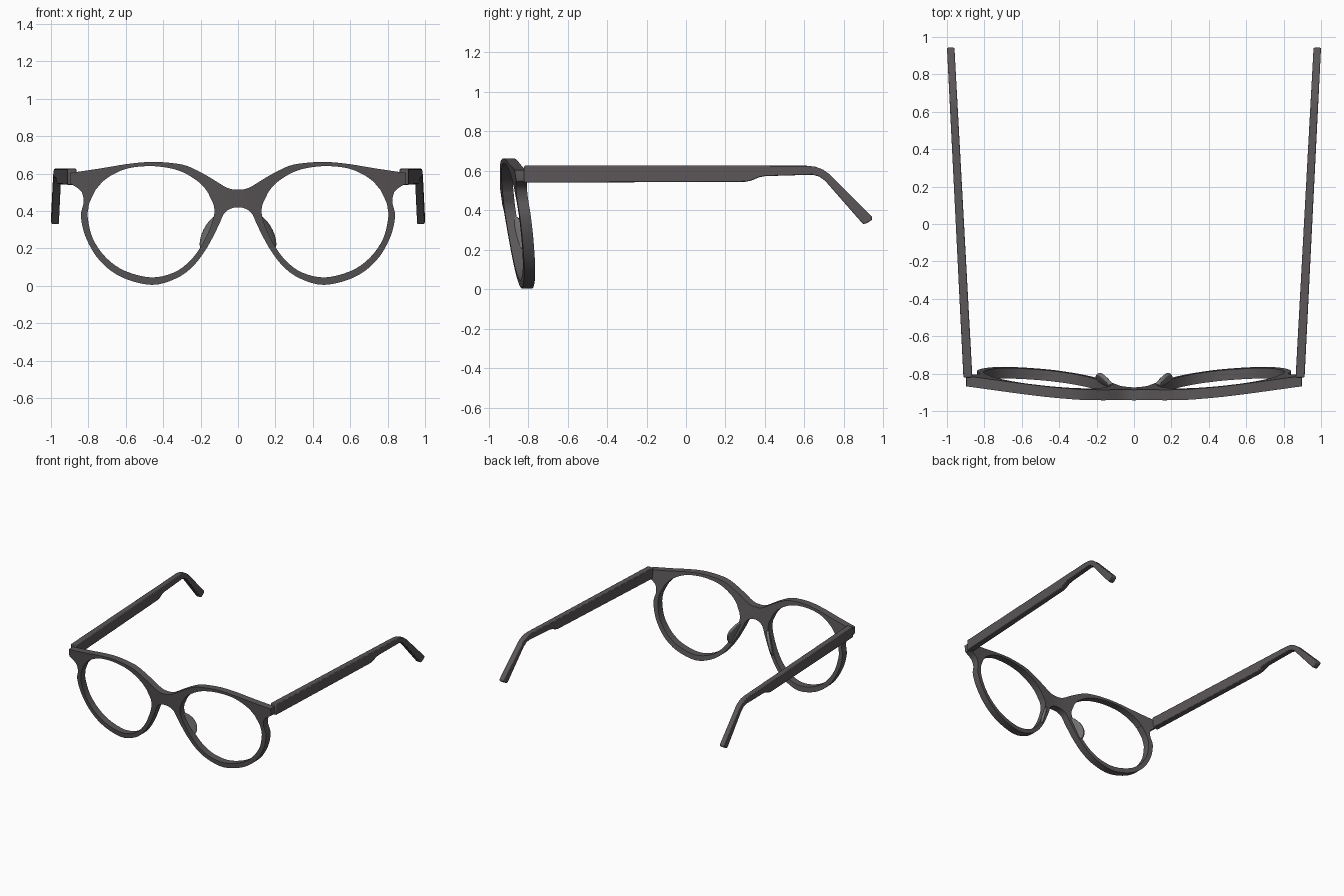
import bpy, bmesh, math

if "Cube" in bpy.data.objects:
    bpy.data.objects.remove(bpy.data.objects["Cube"])

def material(name, rgb):
    m = bpy.data.materials.new(name)
    m.diffuse_color = (*rgb, 1)
    m.use_nodes = True
    m.node_tree.nodes["Principled BSDF"].inputs["Base Color"].default_value = m.diffuse_color
    return m

CHARCOAL = material("charcoal acetate", (0.105, 0.095, 0.099))
GREY = material("pad grey", (0.17, 0.165, 0.167))

def finish(bm, name, mat, bevel=0.0, solid=0.0):
    """Turn a right-hand half into a mirrored, softened object."""
    bmesh.ops.recalc_face_normals(bm, faces=bm.faces)
    me = bpy.data.meshes.new(name)
    bm.to_mesh(me)
    bm.free()
    ob = bpy.data.objects.new(name, me)
    bpy.context.collection.objects.link(ob)
    me.materials.append(mat)
    bpy.context.view_layer.objects.active = ob
    ob.select_set(True)
    bpy.ops.object.shade_smooth_by_angle(angle=math.radians(35))
    ob.select_set(False)
    if solid:
        s = ob.modifiers.new("Thickness", 'SOLIDIFY')
        s.thickness, s.offset = solid, 0
    mi = ob.modifiers.new("Mirror", 'MIRROR')
    mi.use_clip = True
    mi.merge_threshold = 0.0005
    if bevel:
        b = ob.modifiers.new("Bevel", 'BEVEL')
        b.width, b.segments = bevel, 2
        b.limit_method, b.angle_limit = 'ANGLE', math.radians(40)
    return ob

def spline(pts, before, after, steps=4):
    """Catmull-Rom curve through pts."""
    p = [before] + pts + [after]
    out = []
    for i in range(1, len(p) - 2):
        a, b, c, d = p[i - 1:i + 3]
        for k in range(steps):
            t = k / steps
            out.append(tuple(0.5 * (2 * b[j] + (c[j] - a[j]) * t
                       + (2 * a[j] - 5 * b[j] + 4 * c[j] - d[j]) * t * t
                       + (3 * b[j] - a[j] - 3 * c[j] + d[j]) * t ** 3) for j in (0, 1)))
    return out + [pts[-1]]

def face_y(x, z):
    """Depth of the wrapped, tilted front at a point."""
    return -0.907 - 0.14 * (z - 0.46) + 0.1 * abs(x) ** 1.25

# Front frame: outer edge x, z and lens opening x, z, clockwise from the bridge
RIM = [(0, .515, .15, .475), (.06, .525, .165, .505), (.16, .585, .21, .555),
       (.27, .64, .29, .605), (.37, .658, .37, .63), (.48, .662, .47, .64),
       (.6, .65, .58, .63), (.72, .63, .66, .6), (.84, .612, .72, .56),
       (.89, .605, .755, .52), (.897, .6, .76, .515), (.897, .55, .775, .485),
       (.88, .54, .785, .465), (.84, .51, .795, .44), (.825, .45, .80, .415),
       (.84, .37, .803, .36), (.81, .25, .775, .25), (.735, .13, .705, .15),
       (.62, .045, .605, .08), (.46, .005, .465, .045), (.33, .04, .345, .07),
       (.24, .105, .26, .13), (.165, .205, .195, .215), (.105, .32, .145, .32),
       (.075, .385, .127, .385), (.04, .412, .128, .42), (0, .42, .135, .445)]
outer = [r[:2] for r in RIM]
inner = [r[2:] for r in RIM]
outer_curve = spline(outer, (-.06, .525), (-.04, .412))
inner_curve = spline(inner, inner[-1], inner[0])
bm = bmesh.new()
n, bands = len(outer_curve), 3
layers = []
for depth in (-0.028, 0.028):
    rows = []
    for (ox, oz), (ix, iz) in zip(outer_curve, inner_curve):
        row = []
        for k in range(bands + 1):
            t = k / bands
            x, z = ox + (ix - ox) * t, oz + (iz - oz) * t
            row.append(bm.verts.new((x, face_y(x, z) + depth, z)))
        rows.append(row)
    layers.append(rows)
front, back = layers
for i in range(n):
    j = (i + 1) % n
    for rows in layers:
        for k in range(bands):
            bm.faces.new((rows[i][k], rows[j][k], rows[j][k + 1], rows[i][k + 1]))
    bm.faces.new((front[i][-1], front[j][-1], back[j][-1], back[i][-1]))
    if j:  # the bridge seam stays open for mirroring
        bm.faces.new((front[i][0], front[j][0], back[j][0], back[i][0]))
finish(bm, "front_frame", CHARCOAL, bevel=0.008)

# Temples: side profile y, z with a bent ear tip, splayed outward to the rear
SIDE = [(-.82, .626), (.61, .626), (.655, .621), (.695, .606), (.73, .58),
        (.942, .368), (.943, .352), (.915, .334), (.897, .33), (.705, .549),
        (.675, .571), (.64, .58), (.40, .573), (.37, .567), (.33, .55),
        (.30, .544), (-.82, .54)]
bm = bmesh.new()
sides = []
for s in (-1, 1):
    ring = []
    for y, z in SIDE:
        t = (y + 0.82) / 1.763
        ring.append(bm.verts.new((0.888 + 0.092 * t + s * (0.024 - 0.004 * t), y, z)))
    bm.faces.new(ring)
    sides.append(ring)
for i in range(len(SIDE)):
    j = (i + 1) % len(SIDE)
    bm.faces.new((sides[0][i], sides[0][j], sides[1][j], sides[1][i]))
finish(bm, "temples", CHARCOAL, bevel=0.005)

# Hinge blocks joining the temples to the front
bm = bmesh.new()
bmesh.ops.create_cube(bm, size=1)
for v in bm.verts:
    v.co = (0.875 + v.co.x * 0.02, -0.815 + v.co.y * 0.03, 0.58 + v.co.z * 0.05)
finish(bm, "hinges", CHARCOAL)

# Nose pads: rounded flanges sweeping back and outward from the inner rims
bm = bmesh.new()
rows = []
for i in range(13):
    t = i / 12
    x, z = 0.112 + 0.068 * t, 0.365 - 0.165 * t
    w = math.sin(math.pi * (0.04 + 0.92 * t)) ** 0.5
    y = face_y(x, z)
    rows.append([bm.verts.new((x + 0.038 * w * k, y + 0.01 + 0.062 * w * k, z))
                 for k in (0, 0.5, 1)])
for a, b in zip(rows, rows[1:]):
    for k in (0, 1):
        bm.faces.new((a[k], a[k + 1], b[k + 1], b[k]))
finish(bm, "nose_pads", GREY, bevel=0.004, solid=0.022)
